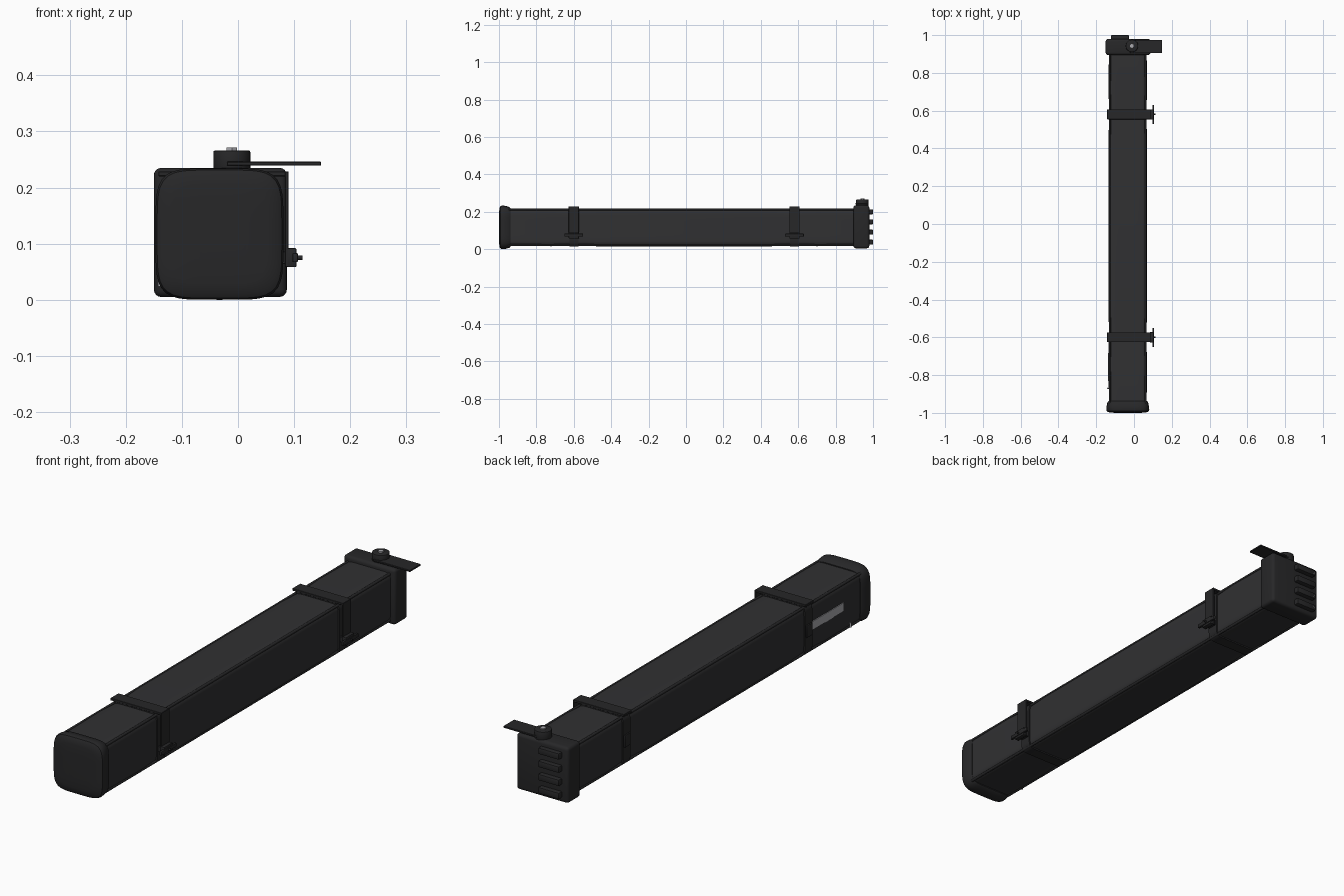
import bpy, bmesh, math
from mathutils import Vector

if "Cube" in bpy.data.objects:
    bpy.data.objects.remove(bpy.data.objects["Cube"])


def material(name, v):
    m = bpy.data.materials.new(name)
    m.diffuse_color = (v, v, v * 1.06, 1)
    m.use_nodes = True
    m.node_tree.nodes["Principled BSDF"].inputs["Base Color"].default_value = m.diffuse_color
    return m


FABRIC = material("dark_fabric", 0.03)
PLASTIC = material("black_plastic", 0.02)
STEEL = material("steel", 0.4)


def finish(name, bm, mat, angle=35):
    bmesh.ops.recalc_face_normals(bm, faces=bm.faces)
    me = bpy.data.meshes.new(name)
    bm.to_mesh(me)
    bm.free()
    me.materials.append(mat)
    ob = bpy.data.objects.new(name, me)
    bpy.context.collection.objects.link(ob)
    bpy.ops.object.select_all(action='DESELECT')
    bpy.context.view_layer.objects.active = ob
    ob.select_set(True)
    bpy.ops.object.shade_smooth_by_angle(angle=math.radians(angle))
    return ob


def loft(name, sections, mat, cx=-0.033, cz=0.117, count=72):
    """Superellipse sections (y, half width, half height, exponent) joined along y."""
    bm = bmesh.new()
    rings = []
    for y, w, h, n in sections:
        ring = []
        for i in range(count):
            a = 2 * math.pi * (i + 0.5) / count
            c, s = math.cos(a), math.sin(a)
            r = (abs(c) ** n + abs(s) ** n) ** (-1 / n)
            ring.append(bm.verts.new((cx + w * r * c, y, cz + h * r * s)))
        rings.append(ring)
    for a, b in zip(rings, rings[1:]):
        for i in range(count):
            j = (i + 1) % count
            bm.faces.new((a[i], a[j], b[j], b[i]))
    bm.faces.new(rings[0])
    bm.faces.new(rings[-1])
    return finish(name, bm, mat)


def box(name, lo, hi, mat, bevel=0.002, segments=2):
    lo, hi = Vector(lo), Vector(hi)
    bm = bmesh.new()
    bmesh.ops.create_cube(bm, size=1)
    for v in bm.verts:
        v.co = Vector([(lo[k] + hi[k]) / 2 + v.co[k] * (hi[k] - lo[k]) for k in range(3)])
    if bevel:
        bmesh.ops.bevel(bm, geom=bm.edges[:], offset=bevel, segments=segments,
                        profile=0.5, affect='EDGES')
    return finish(name, bm, mat)


def rod(name, a, b, radius, mat, sides=32, bevel=0.0):
    a, b = Vector(a), Vector(b)
    bm = bmesh.new()
    bmesh.ops.create_cone(bm, cap_ends=True, segments=sides, radius1=radius,
                          radius2=radius, depth=(b - a).length)
    if bevel:
        rim = [e for e in bm.edges if abs(e.verts[0].co.z - e.verts[1].co.z) < 1e-5]
        bmesh.ops.bevel(bm, geom=rim, offset=bevel, segments=2, profile=0.5, affect='EDGES')
    q = Vector((0, 0, 1)).rotation_difference(b - a)
    for v in bm.verts:
        v.co = q @ v.co + (a + b) / 2
    return finish(name, bm, mat)


# Long cover, drawn in slightly at each strap
W, H = 0.102, 0.101
cover = [(-0.95, W - 0.002, H - 0.002, 11)]
for y in (-0.60, 0.58):
    cover += [(y - 0.12, W, H, 11), (y - 0.035, W - 0.003, H - 0.003, 11),
              (y + 0.035, W - 0.003, H - 0.003, 11), (y + 0.12, W, H, 11)]
cover.append((0.92, W - 0.002, H - 0.002, 11))
loft("cover", cover, FABRIC)

# Piping along the four long edges
for sx in (-1, 1):
    for sz in (-1, 1):
        x, z = -0.033 + sx * 0.0945, 0.117 + sz * 0.0945
        rod("edge_piping", (x, -0.95, z), (x, 0.91, z), 0.0055, PLASTIC, 12)

# Domed front cap
loft("front_cap", [(-0.938, 0.103, 0.103, 7), (-0.945, 0.108, 0.109, 6),
                   (-0.965, 0.112, 0.115, 5.5), (-0.982, 0.114, 0.117, 5),
                   (-0.991, 0.111, 0.114, 5), (-0.996, 0.103, 0.106, 5),
                   (-0.999, 0.085, 0.088, 4.5), (-1.0, 0.05, 0.05, 4)], PLASTIC)

# Rear end housing with ribs
box("rear_housing", (-0.15, 0.895, 0.005), (0.087, 0.98, 0.235), PLASTIC, 0.013, 4)
for i in range(4):
    z = 0.038 + i * 0.054
    box("rear_rib", (-0.122, 0.965, z - 0.013), (-0.027, 1.0, z + 0.013), PLASTIC, 0.004)
    rod("rib_screw", (-0.112, 0.99, z), (-0.112, 1.0, z), 0.005, STEEL, 12)

# Knob and flat arm on the rear housing
box("flat_arm", (-0.02, 0.905, 0.239), (0.148, 0.975, 0.246), PLASTIC, 0.001, 1)
rod("knob", (-0.011, 0.943, 0.23), (-0.011, 0.943, 0.266), 0.033, PLASTIC, 32, 0.003)
rod("knob_screw", (-0.011, 0.943, 0.26), (-0.011, 0.943, 0.271), 0.011, STEEL, 6)

# Two straps, each with an angled bracket and clamp
for y in (-0.60, 0.58):
    loft("strap", [(y - 0.024, 0.1045, 0.1035, 11), (y + 0.024, 0.1045, 0.1035, 11)], PLASTIC)
    box("bracket_top", (-0.142, y - 0.026, 0.220), (0.09, y + 0.026, 0.229), PLASTIC, 0.001, 1)
    box("bracket_leg", (0.084, y - 0.027, 0.058), (0.09, y + 0.027, 0.229), PLASTIC, 0.001, 1)
    box("clamp_foot", (0.066, y - 0.02, 0.064), (0.088, y + 0.02, 0.086), PLASTIC, 0.001, 1)
    box("clamp_block", (0.088, y - 0.027, 0.058), (0.104, y + 0.027, 0.092), PLASTIC)
    box("clamp_bar", (0.097, y - 0.05, 0.067), (0.107, y + 0.05, 0.083), PLASTIC)
    rod("clamp_bolt", (0.08, y, 0.075), (0.115, y, 0.075), 0.004, PLASTIC, 12)
    box("strap_buckle", (-0.143, y - 0.018, 0.09), (-0.135, y + 0.018, 0.14), PLASTIC)

# Light tab and small pull on the left side
box("light_tab", (-0.1375, -0.83, 0.105), (-0.134, -0.62, 0.14), STEEL, 0.0)
rod("zip_pull", (-0.139, -0.87, 0.024), (-0.139, -0.87, 0.042), 0.004, STEEL, 12)
